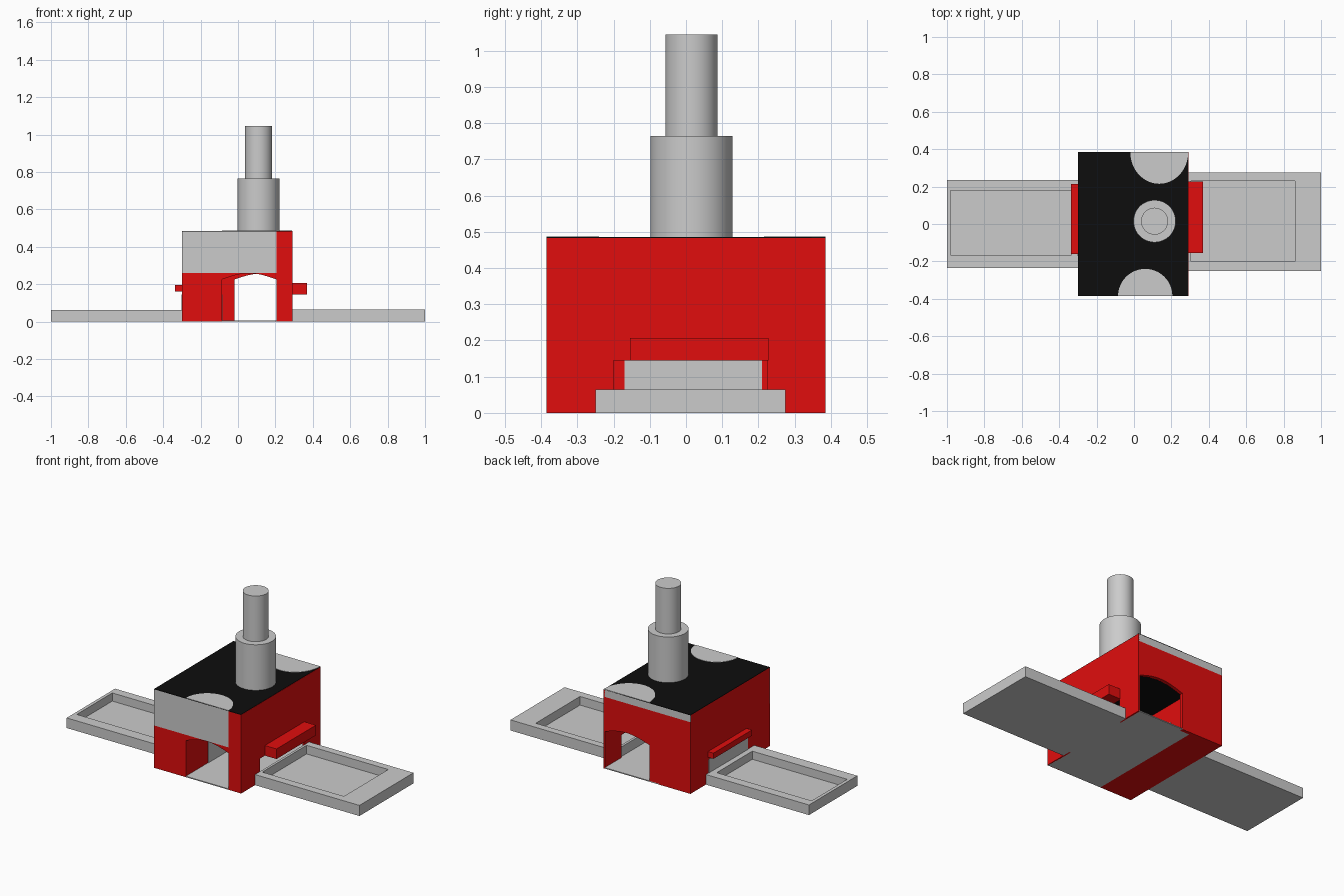
import bpy, math

if "Cube" in bpy.data.objects:
    bpy.data.objects.remove(bpy.data.objects["Cube"])

def material(name, rgb):
    m = bpy.data.materials.new(name)
    m.diffuse_color = (*rgb, 1)
    m.use_nodes = True
    m.node_tree.nodes["Principled BSDF"].inputs["Base Color"].default_value = m.diffuse_color
    return m

RED = material("red_paint", (0.75, 0.004, 0.004))
BLACK = material("black_top", (0.004, 0.004, 0.004))

def mesh_object(name, verts, faces, mat=None):
    me = bpy.data.meshes.new(name)
    me.from_pydata(verts, [], faces)
    ob = bpy.data.objects.new(name, me)
    bpy.context.collection.objects.link(ob)
    if mat:
        me.materials.append(mat)
    bpy.context.view_layer.objects.active = ob
    bpy.ops.object.mode_set(mode='EDIT')
    bpy.ops.mesh.select_all(action='SELECT')
    bpy.ops.mesh.normals_make_consistent(inside=False)
    bpy.ops.object.mode_set(mode='OBJECT')
    return ob

def prism(name, profile, axis, a, b, mat=None):
    """Extrude a 2D profile from a to b along one axis."""
    def put(p, t):
        v = list(p)
        v.insert(axis, t)
        return v
    n = len(profile)
    verts = [put(p, a) for p in profile] + [put(p, b) for p in profile]
    faces = [list(range(n)), list(range(n, 2 * n))]
    faces += [[i, (i + 1) % n, n + (i + 1) % n, n + i] for i in range(n)]
    return mesh_object(name, verts, faces, mat)

def box(name, x, y, z, mat=None):
    pts = [(x[0], y[0]), (x[1], y[0]), (x[1], y[1]), (x[0], y[1])]
    return prism(name, pts, 2, z[0], z[1], mat)

def tray(name, outer, inner, height, floor):
    """Open tray built from four rectangular loops."""
    def loop(r, z):
        return [(r[0], r[2], z), (r[1], r[2], z), (r[1], r[3], z), (r[0], r[3], z)]
    verts = loop(outer, 0) + loop(outer, height) + loop(inner, height) + loop(inner, floor)
    faces = [[0, 1, 2, 3], [12, 13, 14, 15]]
    for k in (0, 4, 8):
        faces += [[k + i, k + (i + 1) % 4, k + 4 + (i + 1) % 4, k + 4 + i] for i in range(4)]
    return mesh_object(name, verts, faces)

def arch(x0, x1, low, high, n=16):
    """Points of a shallow arch running from x1 back to x0."""
    return [(x1 + (x0 - x1) * i / n, low + (high - low) * math.sin(math.pi * i / n))
            for i in range(n + 1)]

def half_disc(name, cx, cy, rx, ry, z0, z1):
    pts = [(cx + rx * math.cos(math.pi * i / 32), cy + ry * math.sin(math.pi * i / 32))
           for i in range(33)]
    return prism(name, pts, 2, z0, z1)

X0, X1, Y, TOP = -0.30, 0.29, 0.385, 0.485

# Housing: upper block, solid left side, arched end walls
box("upper_block", (X0, X1), (-Y + .003, Y - .003), (0.26, TOP - .003), RED)
box("left_block", (X0, -0.085), (-Y, Y), (0, 0.26), RED)
prism("front_wall", [(-0.085, 0.26), (X1, 0.26), (X1, 0), (0.205, 0)]
      + arch(-0.085, 0.205, 0.225, 0.258), 1, -Y, -Y + 0.02, RED)
prism("back_wall", [(-0.085, 0), (-0.085, 0.26), (X1, 0.26)]
      + arch(-0.02, X1, 0.225, 0.258) + [(-0.02, 0)], 1, Y - 0.02, Y, RED)

# Right wall with the tray opening
prism("right_wall", [(-Y, 0), (-0.20, 0), (-0.20, 0.145), (0.225, 0.145), (0.225, 0),
                     (Y, 0), (Y, TOP - .002), (-Y, TOP - .002)], 0, X1 - 0.008, X1 + 0.001, RED)

# Grey and red facing panels
box("front_panel", (X0, 0.205), (-Y, -Y + .003), (0.26, TOP - .003))
box("front_corner_panel", (0.205, X1), (-Y, -Y + .003), (0.26, TOP - .003), RED)
box("back_strip", (X0, X1), (Y - .003, Y), (0.44, TOP - .003))
box("back_panel", (X0, X1), (Y - .003, Y), (0.26, 0.44), RED)

# Floor, ceiling and filled left opening
box("floor_plate", (-0.085, X1), (-Y, Y), (0, 0.006))
box("ceiling", (-0.085, X1 - .008), (-Y + .02, Y - .02), (0.257, 0.261), BLACK)
box("left_opening_fill", (X0 - .002, -0.083), (-0.17, 0.21), (0.001, 0.145))

# Black top with two grey half discs
box("top_sheet", (X0, X1), (-Y, Y), (TOP - .003, TOP), BLACK)
half_disc("front_half_disc", 0.06, -Y, 0.145, 0.145, TOP - .002, TOP + .002)
half_disc("back_half_disc", 0.135, Y, 0.155, -0.17, TOP - .002, TOP + .002)

# Ledges above the openings
box("right_ledge", (X1, 0.37), (-0.155, 0.228), (0.145, 0.207), RED)
box("left_ledge", (-0.337, X0), (-0.16, 0.215), (0.16, 0.195), RED)

# Trays
tray("right_tray", (X1, 1.0, -0.25, 0.275), (X1 + .015, 0.86, -0.20, 0.23), 0.065, 0.012)
tray("left_tray", (-1.0, X0, -0.235, 0.235), (-0.98, -0.335, -0.165, 0.18), 0.062, 0.012)

# Stepped chimney
for name, r, z0, z1 in (("chimney_base", 0.113, TOP, 0.765), ("chimney_top", 0.072, 0.765, 1.045)):
    bpy.ops.mesh.primitive_cylinder_add(vertices=64, radius=r, depth=z1 - z0,
                                        location=(0.11, 0.015, (z0 + z1) / 2))
    bpy.context.object.name = name
    bpy.ops.object.shade_smooth_by_angle()
